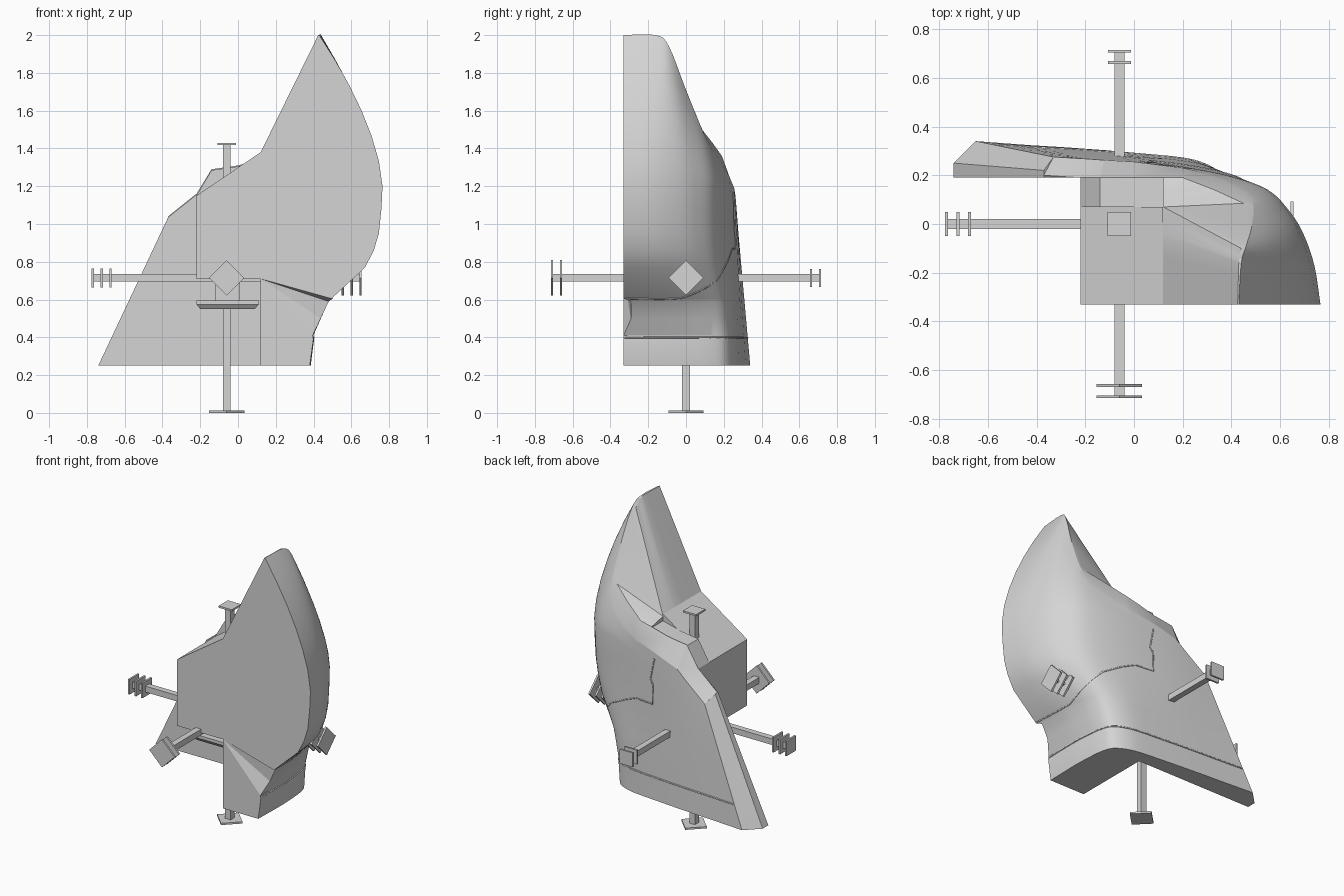
import bpy, bmesh, math
from mathutils import Vector as V, Matrix
from mathutils.bvhtree import BVHTree

if "Cube" in bpy.data.objects:
    bpy.data.objects.remove(bpy.data.objects["Cube"])

grey = bpy.data.materials.new("light grey")
grey.diffuse_color = (0.66, 0.66, 0.66, 1)
grey.use_nodes = True
grey.node_tree.nodes["Principled BSDF"].inputs["Base Color"].default_value = grey.diffuse_color


def finish(name, bm, smooth=False):
    bmesh.ops.remove_doubles(bm, verts=bm.verts, dist=0.0005)
    bmesh.ops.recalc_face_normals(bm, faces=bm.faces)
    me = bpy.data.meshes.new(name)
    bm.to_mesh(me)
    me.materials.append(grey)
    ob = bpy.data.objects.new(name, me)
    bpy.context.collection.objects.link(ob)
    if smooth:
        bpy.ops.object.select_all(action='DESELECT')
        ob.select_set(True)
        bpy.context.view_layer.objects.active = ob
        bpy.ops.object.shade_smooth_by_angle(angle=math.radians(22))
    return ob


def prism(name, profile, y0, y1):
    """Extrude an (x, z) outline along y."""
    bm = bmesh.new()
    a = [bm.verts.new((x, y0, z)) for x, z in profile]
    b = [bm.verts.new((x, y1, z)) for x, z in profile]
    bm.faces.new(a)
    bm.faces.new(b[::-1])
    for i in range(len(a)):
        j = (i + 1) % len(a)
        bm.faces.new((a[i], b[i], b[j], a[j]))
    return finish(name, bm)


# --- curved outer shell: vertical cross-sections lofted round the corner ---
# right side: base xy, bulge xy, rim xyz, inner rim xyz, inner wall y
right = [
    ((.38, -.33), (.765, -.33), (.43, -.33, 2.0), (.425, -.33, 2.0), -.33),
    ((.385, -.1), (.74, -.17), (.44, -.16, 2.0), (.43, -.16, 2.0), -.07),
    ((.38, .03), (.695, -.04), (.46, -.09, 1.94), (.44, -.1, 1.94), .07),
    ((.37, .13), (.64, .05), (.485, 0, 1.71), (.47, 0, 1.71), .07),
    ((.34, .21), (.55, .14), (.48, .1, 1.47), (.45, .085, 1.5), .07),
    ((.25, .26), (.4, .195), (.36, .18, 1.33), (.33, .14, 1.43), .12),
    ((.12, .282), (.2, .235), (.2, .23, 1.25), (.2, .19, 1.36), .19),
]
# back and left: base xy, rim xyz, inner rim xyz
left = [
    ((-.12, .303), (0, .255, 1.19), (0, .19, 1.31)),
    ((-.3, .316), (-.12, .262, 1.15), (-.14, .19, 1.29)),
    ((-.42, .323), (-.19, .267, 1.09), (-.22, .19, 1.16)),
    ((-.65, .34), (-.33, .275, .98), (-.37, .2, 1.04)),
    ((-.74, .25), (-.37, .22, 1.035), (-.37, .19, 1.04)),
]
rows = [(.25, 0), (.39, .05), (.41, .04), (.5, .15), (.59, .26), (.605, .3),
        (.77, .76), (.86, .88), (.95, .95), (1.08, .985), (1.2, 1)]


def column(B, M, T, Ti, Ib, Iu, k):
    pts = []
    for z, w in rows:
        if z > .41:
            z = .41 + (z - .41) * (M.z - .41) / .79
        w += (((z - .25) / (M.z - .25)) - w) * k
        p = B.lerp(M, w)
        p.z = z
        pts.append(p)
    for i in range(1, 7):
        t = i / 6
        p = M.lerp(T, t ** (1.6 - .6 * k))
        p.z = M.z + (T.z - M.z) * t
        pts.append(p)
    return pts + [Ti, Iu, Ib.lerp(Iu, .46 / (Iu.z - .25)), Ib]


stations = []
for i, (b, m, t, ti, y) in enumerate(right):
    stations.append(column(V((*b, .25)), V((*m, 1.2 if i < 6 else 1.15)), V(t), V(ti),
                           V((.12, y, .25)), V((.12, y, 1.38 - max(0, y) * .2)),
                           (0, 0, 0, 0, .1, .3, .6)[i]))
for b, t, ti in left:
    B, T = V((*b, .25)), V(t)
    stations.append(column(B, B.lerp(T, .85), T, V(ti), V((b[0], .19, .25)),
                           V((ti[0], .19, ti[2] - .005)), 1))


def catmull(a, b, c, d, t):
    return .5 * (2 * b + (c - a) * t + (2 * a - 5 * b + 4 * c - d) * t * t
                 + (3 * b - a - 3 * c + d) * t ** 3)


cols = []
for i in range(len(stations) - 1):
    s = [stations[max(0, min(len(stations) - 1, i + o))] for o in (-1, 0, 1, 2)]
    n = 4 if i < 6 else 1
    for j in range(n):
        c = [catmull(*q, j / n) for q in zip(*s)]
        c[-4:] = [p.lerp(q, j / n) for p, q in zip(s[1][-4:], s[2][-4:])]   # inner side stays straight
        cols.append(c)
cols.append(stations[-1])
# the neck is cut back a little at the front face
cols[0] = [p.copy() for p in cols[0]]
for r in (3, 4):
    cols[0][r] = cols[0][r].lerp(cols[1][r], .95)

bm = bmesh.new()
vs = [[bm.verts.new(p) for p in c] for c in cols]
N = len(vs[0])
for a, b in zip(vs, vs[1:]):
    for i in range(N):
        j = (i + 1) % N
        bm.faces.new((a[i], b[i], b[j], a[j]))
bm.faces.new(vs[-1])
# front cut face, with a slanted fan below the bulge
f = vs[0]
mid, low = f[N - 2], f[N - 1]
bm.faces.new((low, f[0], f[1], mid))
for i in range(1, 5):
    bm.faces.new((mid, f[i], f[i + 1]))
bm.faces.new([mid] + f[5:N - 2])
tree = BVHTree.FromBMesh(bm)
finish("outer_shell", bm, True)


# --- panel seams laid on the shell ---
def seam(name, path):
    cu = bpy.data.curves.new(name, 'CURVE')
    cu.dimensions = '3D'
    cu.bevel_depth = .005
    cu.bevel_resolution = 0
    pts = []
    for a, b in zip(path, path[1:]):
        pts += [V(a).lerp(V(b), i / 4) for i in range(4)]
    pts = [tree.find_nearest(p)[0] for p in pts + [V(path[-1])]]
    sp = cu.splines.new('POLY')
    sp.points.add(len(pts) - 1)
    for q, p in zip(sp.points, pts):
        q.co = (*p, 1)
    cu.materials.append(grey)
    bpy.context.collection.objects.link(bpy.data.objects.new(name, cu))


seam("upper_plate_seam", [(.5, -.325, .605), (.49, -.15, .605), (.47, -.03, .62), (.45, .07, .68),
                          (.4, .16, .76), (.29, .25, .83), (.2, .28, .87), (.07, .3, .87),
                          (.07, .3, 1.0), (.09, .3, 1.03), (.06, .28, 1.17)])
seam("lower_band_seam", [(.41, -.325, .4), (.41, -.1, .4), (.4, .03, .4), (.385, .13, .4), (.355, .22, .4),
                         (.26, .29, .4), (.12, .32, .4), (-.3, .35, .4), (-.58, .36, .4)])

# --- solid core blocks ---
prism("front_block", [(-.22, .71), (-.22, 1.15), (.12, 1.38), (.12, .71)], -.33, .07)
prism("back_block", [(-.22, .71), (-.22, 1.15), (-.14, 1.285), (0, 1.305), (.12, 1.335), (.12, .71)], .07, .19)


# --- socket under the block and the axis rods ---
C = V((-.06, 0, .715))


def box(bm, centre, size, rot=Matrix()):
    bmesh.ops.create_cube(bm, size=1, matrix=Matrix.Translation(centre) @ rot @ Matrix.Diagonal((*size, 1)))


bm = bmesh.new()
box(bm, (-.055, 0, .65), (.13, .13, .13))
box(bm, (-.055, 0, .585), (.33, .33, .02))
bmesh.ops.create_cone(bm, cap_ends=True, segments=4, radius1=.29 / 2 ** .5, radius2=.33 / 2 ** .5, depth=.025,
                      matrix=Matrix.Translation((-.055, 0, .5625)) @ Matrix.Rotation(math.pi / 4, 4, 'Z'))
finish("socket", bm)

# name, direction, plate count, plate side, turned 45 degrees
for name, d, count, side, turned in [
        ("left", (-1, 0, 0), 3, .1, False), ("right", (1, 0, 0), 3, .132, True),
        ("front", (0, -1, 0), 2, .132, True), ("back", (0, 1, 0), 2, .095, False),
        ("top", (0, 0, 1), 1, .097, False), ("bottom", (0, 0, -1), 1, .132, True)]:
    d = V(d)
    bm = bmesh.new()
    ax = V([abs(c) for c in d])
    across = V((1, 1, 1)) - ax
    box(bm, C + d * .355, ax * .71 + across * .04)
    rot = Matrix.Rotation(math.pi / 4 if turned else 0, 4, ax)
    for i in range(count):
        box(bm, C + d * (.709 - i * .047), ax * .012 + across * side, rot)
    finish(name + "_axis_rod", bm)
